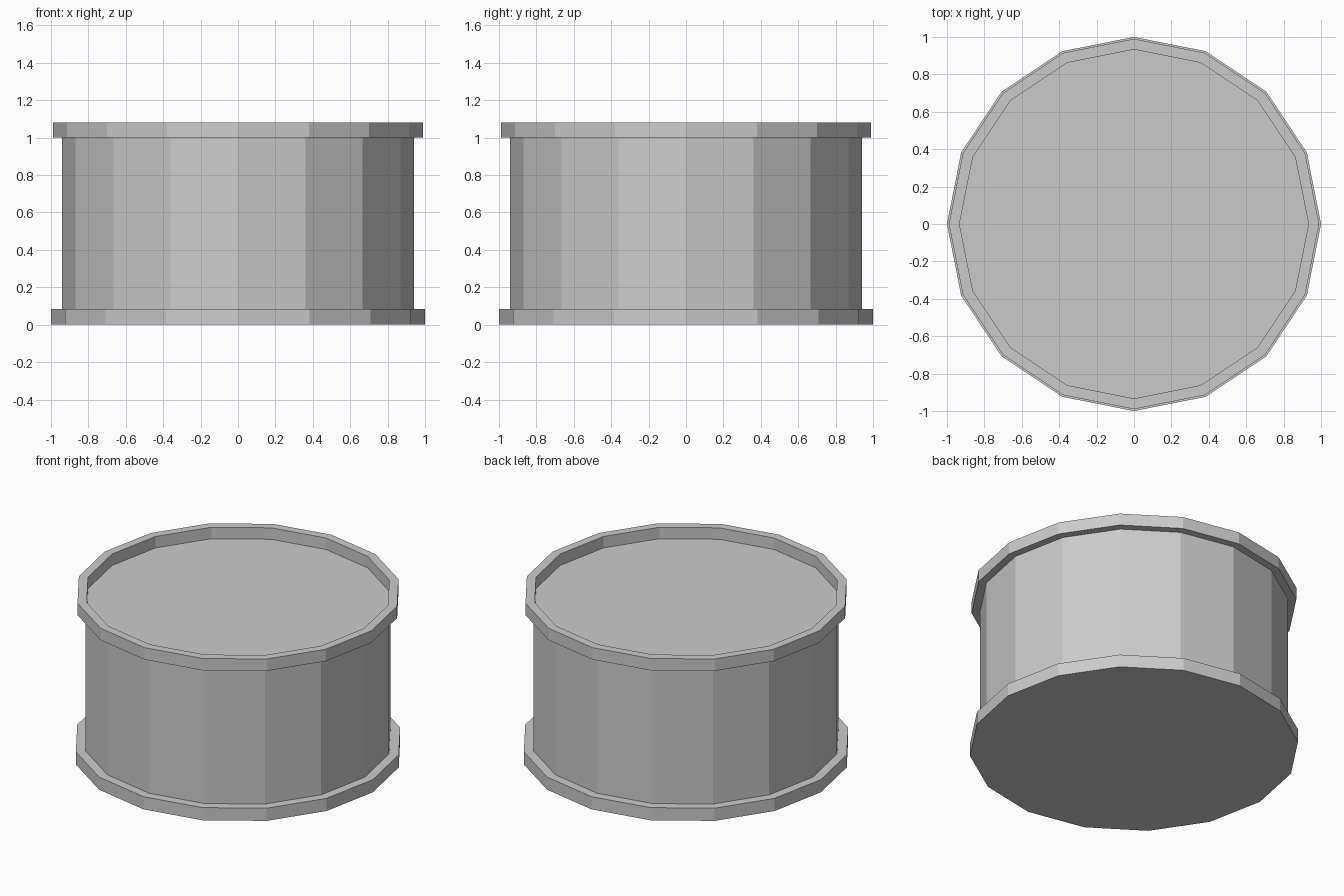
import bpy, bmesh
from math import cos, sin, tau

SIDES = 16

cube = bpy.data.objects.get("Cube")
if cube:
    bpy.data.objects.remove(cube, do_unlink=True)

# Single grey finish
grey = bpy.data.materials.new("light_grey")
grey.use_nodes = True
colour = (0.6, 0.6, 0.6, 1)
grey.diffuse_color = colour
grey.node_tree.nodes["Principled BSDF"].inputs["Base Color"].default_value = colour


def lathe(name, profile, ring=False):
    """Spin (radius, height) points into a faceted solid, or a closed hoop."""
    bm = bmesh.new()
    loops = [[bm.verts.new((r * cos(tau * i / SIDES), r * sin(tau * i / SIDES), z))
              for i in range(SIDES)] for r, z in profile]
    pairs = list(zip(loops, loops[1:]))
    if ring:
        pairs.append((loops[-1], loops[0]))
    else:
        bm.faces.new(loops[0][::-1])
        bm.faces.new(loops[-1])
    for a, b in pairs:
        for i in range(SIDES):
            j = (i + 1) % SIDES
            bm.faces.new((a[i], a[j], b[j], b[i]))
    bmesh.ops.recalc_face_normals(bm, faces=bm.faces)
    mesh = bpy.data.meshes.new(name)
    bm.to_mesh(mesh)
    bm.free()
    mesh.materials.append(grey)
    obj = bpy.data.objects.new(name, mesh)
    bpy.context.collection.objects.link(obj)
    return obj


# Wide base, drum body with flat lid, and raised hoop around the lid
lathe("base_flange", [(1, 0), (1, 0.085)])
lathe("drum_body", [(0.94, 0.08), (0.94, 1.003)])
lathe("top_rim", [(0.99, 1), (0.99, 1.08), (0.933, 1.08), (0.933, 1)], ring=True)
